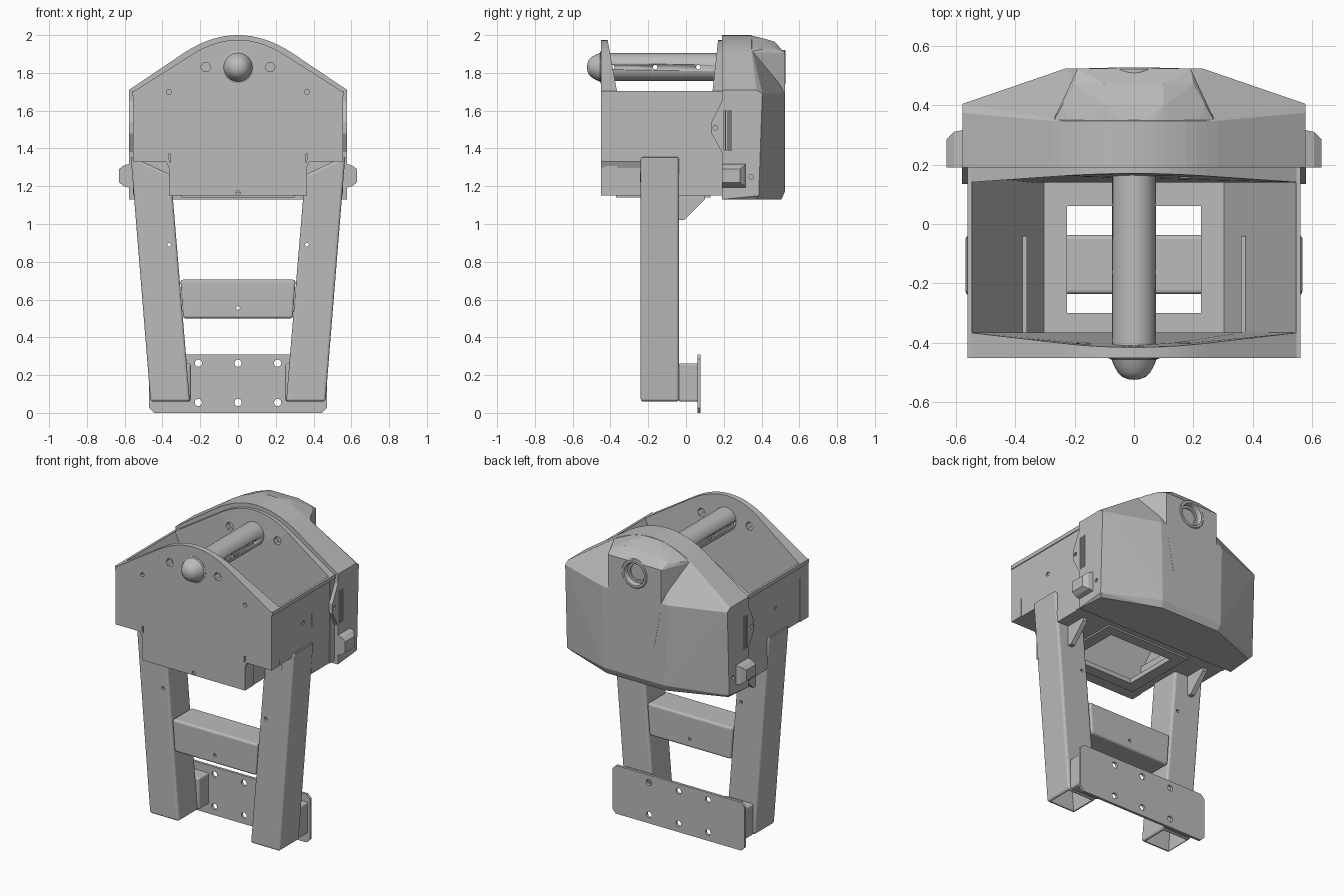
import bpy, bmesh, math
from mathutils import Vector

if "Cube" in bpy.data.objects:
    bpy.data.objects.remove(bpy.data.objects["Cube"])

GREY = (0.5, 0.5, 0.5, 1)
mat = bpy.data.materials.new("plain grey")
mat.use_nodes = True
mat.diffuse_color = GREY
mat.node_tree.nodes["Principled BSDF"].inputs["Base Color"].default_value = GREY


# ---- helpers ----
def finish(name, bm, smooth=False):
    bmesh.ops.recalc_face_normals(bm, faces=bm.faces)
    me = bpy.data.meshes.new(name)
    bm.to_mesh(me)
    bm.free()
    ob = bpy.data.objects.new(name, me)
    bpy.context.collection.objects.link(ob)
    me.materials.append(mat)
    if smooth:
        activate(ob)
        bpy.ops.object.shade_smooth_by_angle(angle=math.radians(30))
    return ob


def activate(ob):
    bpy.ops.object.select_all(action='DESELECT')
    ob.select_set(True)
    bpy.context.view_layer.objects.active = ob


def place(axis, u, v, w):
    return {'x': (w, u, v), 'y': (u, w, v), 'z': (u, v, w)}[axis]


def prism(name, pts, axis, a, b, smooth=False):
    """Extrude a 2D outline along an axis from a to b."""
    bm = bmesh.new()
    lo = [bm.verts.new(place(axis, u, v, a)) for u, v in pts]
    hi = [bm.verts.new(place(axis, u, v, b)) for u, v in pts]
    bm.faces.new(lo)
    bm.faces.new(hi)
    n = len(pts)
    for i in range(n):
        j = (i + 1) % n
        bm.faces.new((lo[i], lo[j], hi[j], hi[i]))
    return finish(name, bm, smooth)


def box(name, x0, x1, y0, y1, z0, z1):
    return prism(name, [(x0, y0), (x1, y0), (x1, y1), (x0, y1)], 'z', z0, z1)


def rod(name, axis, u, v, r, a, b, n=24):
    ring = [(u + r * math.cos(2 * math.pi * i / n), v + r * math.sin(2 * math.pi * i / n)) for i in range(n)]
    return prism(name, ring, axis, a, b, n > 8)


def hull(name, pts, smooth=False):
    bm = bmesh.new()
    for p in pts:
        bm.verts.new(p)
    res = bmesh.ops.convex_hull(bm, input=bm.verts)
    bmesh.ops.delete(bm, geom=[v for v in bm.verts if not v.link_faces], context='VERTS')
    bmesh.ops.dissolve_limit(bm, angle_limit=0.01, verts=bm.verts, edges=bm.edges)
    return finish(name, bm, smooth)


def lathe(name, profile, z, n=32):
    """Revolve (radius, y) points about the y direction at height z."""
    bm = bmesh.new()
    vs = [bm.verts.new((r, y, z)) for r, y in profile]
    es = [bm.edges.new(p) for p in zip(vs, vs[1:])]
    bmesh.ops.spin(bm, geom=vs + es, cent=(0, 0, z), axis=(0, 1, 0), angle=2 * math.pi, steps=n)
    bmesh.ops.remove_doubles(bm, verts=bm.verts, dist=0.0005)
    return finish(name, bm, True)


def apply_mod(ob, kind, **settings):
    m = ob.modifiers.new("mod", kind)
    for k, v in settings.items():
        setattr(m, k, v)
    activate(ob)
    bpy.ops.object.modifier_apply(modifier=m.name)


def cut(ob, *cutters):
    for c in cutters:
        apply_mod(ob, 'BOOLEAN', operation='DIFFERENCE', solver='EXACT', object=c)
        bpy.data.objects.remove(c)


def bevel(ob, w, seg=3):
    apply_mod(ob, 'BEVEL', width=w, segments=seg, limit_method='ANGLE')


def arch(w, z_side, knee, z_knee, top):
    """Domed top outline from right to left."""
    k = (top - z_knee) / knee ** 2
    xs = [knee * (1 - i / 8) for i in range(17)]
    return [(w, z_side)] + [(x, top - k * x * x) for x in xs] + [(-w, z_side)]


AXIS_Z = 1.83
dome = arch(0.555, 1.70, 0.24, 1.90, 1.975)


# ---- hopper end plates, thinning toward the top on the inside ----
def end_plate(name, lower, outer, inner, inner_top):
    ob = prism(name, dome + lower, 'y', outer, inner)
    for v in ob.data.vertices:
        if abs(v.co.y - inner) < 1e-4:
            t = max(0, (v.co.z - 1.70) / 0.275)
            v.co.y = inner + (inner_top - inner) * t
    for s in (-1, 1):
        cut(ob, rod("hex_cut", 'y', s * 0.17, AXIS_Z, 0.027, -1, 0.187, 6))
    return ob


front = end_plate("front_plate", [(-0.555, 1.33), (-0.365, 1.33), (-0.365, 1.15),
                                  (0.365, 1.15), (0.365, 1.33), (0.555, 1.33)], -0.45, -0.365, -0.415)
for s in (-1, 1):
    cut(front, rod("screw_cut", 'y', s * 0.365, 1.70, 0.013, -1, -0.43, 12),
        box("slit_cut", s * 0.362 - 0.005, s * 0.362 + 0.005, -0.5, -0.43, 1.3, 1.37))
cut(front, rod("notch_cut", 'y', 0, 1.165, 0.012, -1, -0.43, 12))
end_plate("rear_plate", [(-0.555, 1.15), (0.555, 1.15)], 0.19, 0.14, 0.17)

# ---- hopper floor with its opening and underside frame ----
floor = box("hopper_floor", -0.36, 0.36, -0.44, 0.19, 1.15, 1.17)
frame = box("floor_frame", -0.30, 0.30, -0.37, 0.13, 1.14, 1.15)
for ob in (floor, frame):
    opening = box("opening_cut", -0.225, 0.225, -0.30, 0.06, 1, 1.3)
    cut(ob, opening)

# ---- parts on both sides ----
for s, side in ((1, "left"), (-1, "right")):
    def m(pts):
        return [(s * x, z) for x, z in pts]

    # sloped hopper sides
    slope = [(0.545, 1.70), (0.30, 1.165)]
    wall = prism(side + "_hopper_side", m([(0.55, 1.33), (0.555, 1.70)] + slope +
                 [(0.30, 1.15), (0.36, 1.15), (0.36, 1.33)]), 'y', -0.45, -0.04)
    cut(wall, rod("dot_cut", 'x', -0.125, 1.51, 0.013, s * 0.545, s * 0.6, 12))
    prism(side + "_hopper_rear_side", m([(0.55, 1.15), (0.555, 1.70)] + slope + [(0.30, 1.15)]), 'y', -0.04, 0.19)
    box(side + "_top_lip", s * 0.545, s * 0.56, -0.45, 0.19, 1.68, 1.705)

    # splayed hollow leg
    leg = prism(side + "_leg", m([(0.255, 0.06), (0.463, 0.06), (0.568, 1.36), (0.355, 1.26)]), 'y', -0.24, -0.037)
    bevel(leg, 0.014)
    cut(leg, prism("tube_cut", m([(0.268, 0.0), (0.444, 0.0), (0.54, 1.20), (0.364, 1.20)]), 'y', -0.222, -0.055),
        rod("pin_cut", 'y', s * 0.365, 0.89, 0.01, -1, 1, 12))
    rod(side + "_leg_boss", 'y', s * 0.455, 1.25, 0.028, -0.244, -0.23)
    prism(side + "_gusset", [(-0.04, 1.02), (-0.01, 1.02), (0.10, 1.13), (0.10, 1.15), (-0.04, 1.15)],
          'x', s * 0.44, s * 0.47)
    foot = box(side + "_foot_spacer", s * 0.25, s * 0.455, -0.04, 0.068, 0.06, 0.262)
    bevel(foot, 0.012)

    # side latch and pointed tab
    w = s * 0.57
    hull(side + "_latch", [(w, y, z) for y in (0.19, 0.317) for z in (1.19, 1.32)] +
         [(s * 0.605, y, z) for y in (0.19, 0.31) for z in (1.20, 1.31)] +
         [(s * 0.63, y, z) for y in (0.19, 0.285) for z in (1.22, 1.29)])
    tab = prism(side + "_tab", [(0.19, 1.38), (0.19, 1.65), (0.165, 1.60), (0.135, 1.54), (0.135, 1.48)],
                'x', s * 0.55, s * 0.578)
    cut(tab, rod("tab_cut", 'x', 0.155, 1.51, 0.012, s * 0.565, s * 0.6, 12))

# ---- rear cover: faceted body with a raised middle ----
cover_dome = arch(0.577, 1.71, 0.28, 1.91, 2.0)
pts = [(x, 0.19, z) for x, z in cover_dome] + [(x, 0.347, z) for x, z in cover_dome]
for s in (-1, 1):
    pts += [(s * x, y, z) for x, y, z in (
        (0.577, 0.19, 1.13), (0.577, 0.374, 1.71), (0.577, 0.404, 1.69), (0.23, 0.523, 1.69),
        (0.577, 0.385, 1.15), (0.22, 0.523, 1.17), (0.56, 0.37, 1.13), (0.21, 0.505, 1.13))]
cover = hull("rear_cover", pts)
for s in (-1, 1):
    for i in range(4):
        y = 0.2 + 0.012 * i
        cut(cover, box("vent_cut", s * 0.565, s * 0.6, y, y + 0.006, 1.39, 1.60))
    cut(cover, rod("cover_dot_cut", 'x', 0.345, 1.25, 0.012, s * 0.565, s * 0.6, 12))

pts = [(x, 0.33, z) for x, z in cover_dome if abs(x) < 0.29]
for s in (-1, 1):
    pts += [(s * x, y, z) for x, y, z in (
        (0.24, 0.40, 1.925), (0.10, 0.40, 1.985), (0.20, 0.47, 1.93), (0.10, 0.47, 1.965),
        (0.19, 0.523, 1.905), (0.19, 0.523, 1.66), (0.14, 0.524, 1.40), (0.25, 0.35, 1.60))]
head = hull("cover_head", pts)
for ob in (head, cover):
    cut(ob, rod("port_cut", 'y', 0, AXIS_Z, 0.09, 0.48, 0.6, 32))
lathe("rear_port_ring", [(0.092, 0.48), (0.092, 0.522), (0.086, 0.527), (0.072, 0.527), (0.066, 0.515),
                         (0.066, 0.495), (0.052, 0.495), (0.052, 0.485), (0, 0.485)], AXIS_Z)

# ---- cross rod with rounded nose ----
shaft = rod("cross_rod", 'y', 0, AXIS_Z, 0.074, -0.44, 0.2, 40)
for y in (-0.39, -0.163, 0.065):
    cut(shaft, rod("rod_cut", 'x', y, AXIS_Z, 0.012, -1, 1, 12))
lathe("rod_nose", [(0, -0.44), (0.086, -0.44), (0.086, -0.452), (0.076, -0.455), (0.068, -0.475),
                   (0.054, -0.5), (0.040, -0.514), (0.02, -0.522), (0, -0.524)], AXIS_Z)

# ---- crossbar and mounting plate ----
bar = prism("crossbar", [(-0.29, 0.50), (0.29, 0.50), (0.305, 0.705), (-0.305, 0.705)], 'y', -0.236, -0.037)
bevel(bar, 0.014)
cut(bar, rod("bar_cut", 'y', 0, 0.555, 0.01, -1, 1, 12))

c = 0.025
plate = prism("mounting_plate", [(s * x, z) for s, seq in ((1, (0, 1, 2, 3)), (-1, (3, 2, 1, 0)))
              for x, z in [[(0.47 - c, 0), (0.47, c), (0.47, 0.31 - c), (0.47 - c, 0.31)][i] for i in seq]],
              'y', 0.06, 0.077)
for x in (-0.21, 0, 0.21):
    for z in (0.055, 0.263):
        cut(plate, rod("bolt_cut", 'y', x, z, 0.019, -1, 1, 20))
